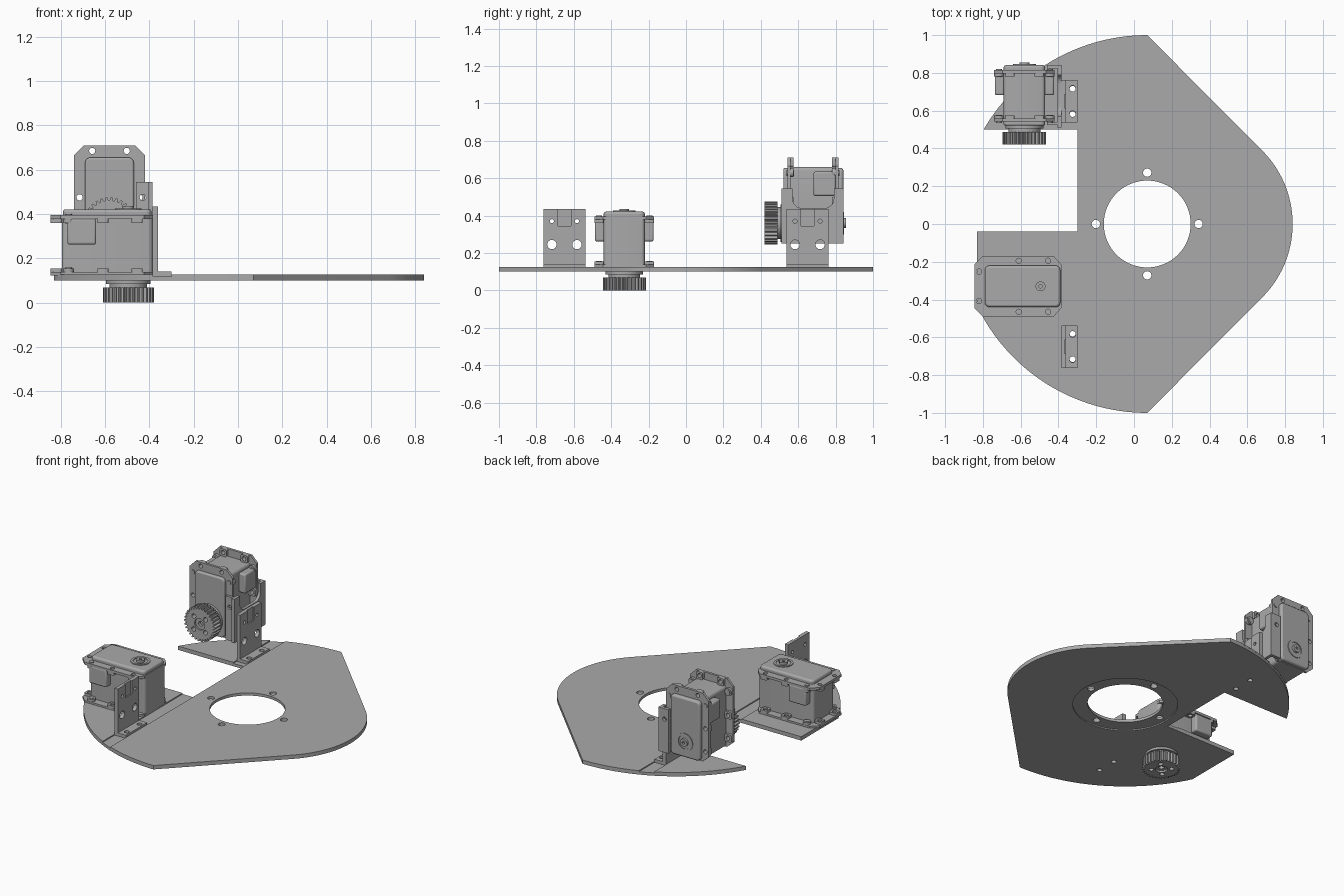
import bpy, bmesh
from math import sin, cos, pi, radians
from mathutils import Matrix

cube = bpy.data.objects.get("Cube")
if cube:
    bpy.data.objects.remove(cube)

grey = bpy.data.materials.new("machine_grey")
grey.use_nodes = True
grey.diffuse_color = (0.4, 0.4, 0.4, 1)
grey.node_tree.nodes["Principled BSDF"].inputs["Base Color"].default_value = (0.4, 0.4, 0.4, 1)
WORLD = Matrix.Identity(4)


def arc(cx, cy, r, a0, a1, n=24):
    angles = [radians(a0 + (a1 - a0) * i / n) for i in range(n + 1)]
    return [(cx + r * cos(a), cy + r * sin(a)) for a in angles]


def circle(cx, cy, r, n=24):
    return arc(cx, cy, r, 0, 360, n)[:-1]


def rect(x0, x1, y0, y1):
    return [(x0, y0), (x1, y0), (x1, y1), (x0, y1)]


def rounded(x0, x1, y0, y1, r):
    pts = []
    corners = [(x1 - r, y1 - r), (x0 + r, y1 - r), (x0 + r, y0 + r), (x1 - r, y0 + r)]
    for k, (cx, cy) in enumerate(corners):
        pts += arc(cx, cy, r, 90 * k, 90 * k + 90, 5)
    return pts


def prism(name, outline, z0, z1, holes=(), matrix=WORLD, bevel=0.0):
    """Extrude an outline with holes along local z, then place it."""
    curve = bpy.data.curves.new(name, "CURVE")
    curve.dimensions = "2D"
    curve.fill_mode = "BOTH"
    curve.extrude = (z1 - z0) / 2
    for loop in [outline, *holes]:
        spline = curve.splines.new("POLY")
        spline.points.add(len(loop) - 1)
        for p, (x, y) in zip(spline.points, loop):
            p.co = (x, y, 0, 1)
        spline.use_cyclic_u = True
    temp = bpy.data.objects.new("temp", curve)
    bpy.context.collection.objects.link(temp)
    graph = bpy.context.evaluated_depsgraph_get()
    mesh = bpy.data.meshes.new_from_object(temp.evaluated_get(graph))
    bpy.data.objects.remove(temp)
    mesh.name = name
    bm = bmesh.new()
    bm.from_mesh(mesh)
    bmesh.ops.remove_doubles(bm, verts=bm.verts, dist=0.0001)
    bmesh.ops.dissolve_limit(bm, angle_limit=radians(1), verts=bm.verts, edges=bm.edges)
    bmesh.ops.recalc_face_normals(bm, faces=bm.faces)
    bm.to_mesh(mesh)
    bm.free()
    mesh.transform(matrix @ Matrix.Translation((0, 0, (z0 + z1) / 2)))
    mesh.materials.clear()
    mesh.materials.append(grey)
    ob = bpy.data.objects.new(name, mesh)
    bpy.context.collection.objects.link(ob)
    if bevel:
        mod = ob.modifiers.new("bevel", "BEVEL")
        mod.width = bevel
        mod.segments = 3
        mod.limit_method = "ANGLE"
        mod.angle_limit = radians(40)
    bpy.ops.object.select_all(action="DESELECT")
    ob.select_set(True)
    bpy.context.view_layer.objects.active = ob
    bpy.ops.object.shade_smooth_by_angle(angle=radians(30))
    return ob


# Base plate: layered for the recess under the hole and the groove on top
CX = 0.07
nose = arc(0.29, 0, 0.55, -45, 45)
outline = (arc(CX, 0, 1, 90, 150) + [(-0.3, 0.5), (-0.3, -0.04), (-0.83, -0.04)]
           + arc(CX, 0, 1, 205.8, 270) + nose)
bolt_holes = [circle(CX + dx, dy, 0.022) for dx, dy in
              ((0.272, 0), (-0.272, 0), (0, 0.272), (0, -0.272))]
foot_holes = [circle(-0.325, s * y, 0.016) for s in (-1, 1) for y in (0.58, 0.715)]
centre = circle(CX, 0, 0.23, 64)
prism("base_plate_bottom", outline, 0.1, 0.108, [circle(CX, 0, 0.32, 64)] + foot_holes)
prism("base_plate_core", outline, 0.108, 0.119, [centre] + bolt_holes + foot_holes)
prism("base_plate_top", arc(CX, 0, 1, 90, 111.7) + arc(CX, 0, 1, 248.3, 270) + nose,
      0.119, 0.126, [centre] + bolt_holes)
prism("back_wing_top", arc(CX, 0, 1, 117, 150) + [(-0.385, 0.5)], 0.119, 0.126)
prism("front_wing_top", [(-0.385, -0.04), (-0.83, -0.04)] + arc(CX, 0, 1, 205.8, 243),
      0.119, 0.126)

# Upright angle brackets in the groove; UPRIGHT maps (a, b, c) to y, z, x
UPRIGHT = Matrix(((0, 0, 1, 0), (1, 0, 0, 0), (0, 1, 0, 0), (0, 0, 0, 1)))
for side, y in (("front", -0.65), ("back", 0.65)):
    a, b = y - 0.113, y + 0.113
    prism(side + "_bracket_foot", rect(-0.385, -0.3, a, b), 0.119, 0.14,
          [circle(-0.325, y + d, 0.016) for d in (-0.067, 0.067)])
    holes = [circle(y + s * 0.067, z, r) for s in (-1, 1) for z, r in ((0.245, 0.025), (0.37, 0.011))]
    prism(side + "_bracket_back", rect(a, b, 0.12, 0.435), -0.385, -0.369, holes, UPRIGHT)
    notched = [(a, 0.12), (b, 0.12), (b, 0.435), (y + 0.035, 0.435), (y + 0.035, 0.345),
               (y - 0.035, 0.345), (y - 0.035, 0.435), (a, 0.435)]
    prism(side + "_bracket_face", notched, -0.369, -0.36, holes, UPRIGHT)


def motor(side, m):
    """Geared motor: shaft on local z, gear at the bottom, long end toward -x."""
    def part(name, *args, **kw):
        return prism(side + "_motor_" + name, *args, matrix=m, **kw)

    # Toothed gear with bolt holes and hub
    teeth = 30
    gear = []
    for i in range(teeth):
        for f, r in ((0, 0.1), (0.25, 0.115), (0.6, 0.115), (0.8, 0.1)):
            t = 2 * pi * (i + f) / teeth
            gear.append((r * cos(t), r * sin(t)))
    ring = [circle(0.062 * cos(k * pi / 2 + 0.8), 0.062 * sin(k * pi / 2 + 0.8), 0.015) for k in range(4)]
    part("gear", gear, 0, 0.068, [circle(0, 0, 0.038)] + ring)
    part("gear_hub", circle(0, 0, 0.038), 0.012, 0.06, [circle(0, 0, 0.016)])
    part("shaft", circle(0, 0, 0.016), 0.03, 0.1)
    part("gear_collar", circle(0, 0, 0.085, 40), 0.055, 0.09)
    part("shaft_flange", circle(0, 0, 0.1, 40), 0.085, 0.105)

    # Main case with covers at both ends
    part("case", rounded(-0.3, 0.11, -0.11, 0.11, 0.02), 0.13, 0.385)
    part("gear_cover", rounded(-0.295, 0.105, -0.11, 0.11, 0.025), 0.101, 0.135, bevel=0.008)
    part("end_cover", rounded(-0.295, 0.105, -0.11, 0.11, 0.025), 0.38, 0.421, bevel=0.012)
    part("end_boss", circle(0, 0, 0.06, 32), 0.41, 0.426, [circle(0, 0, 0.045, 32)])
    part("end_screw", circle(0, 0, 0.026), 0.41, 0.436, [circle(0, 0, 0.01, 6)])

    # Chamfered mounting flanges with drilled ears
    flange = [(-0.35, -0.115), (-0.305, -0.16), (0.07, -0.16), (0.11, -0.115),
              (0.11, 0.115), (0.07, 0.16), (-0.305, 0.16), (-0.35, 0.115)]
    ears = [(x, s * 0.135) for s in (-1, 1) for x in (-0.115, 0.04)]
    ears += [(-0.325, s * 0.078) for s in (-1, 1)]
    screws = [(-0.27, s * 0.135) for s in (-1, 1)]
    holes = [circle(x, y, 0.014, 16) for x, y in ears]
    for end, z0, z1, b0, b1, s0, s1 in (("gear", 0.122, 0.138, 0.136, 0.155, 0.116, 0.158),
                                        ("end", 0.378, 0.395, 0.36, 0.38, 0.358, 0.4)):
        part(end + "_flange", flange, z0, z1, holes)
        for x, y in ears:
            part(end + "_ear", rounded(x - 0.025, x + 0.025, y - 0.025, y + 0.025, 0.01), b0, b1,
                 [circle(x, y, 0.014, 16)])
        for x, y in screws:
            part(end + "_screw", circle(x, y, 0.015, 16), s0, s1)
            part(end + "_screw_seat", circle(x, y, 0.025, 16), b0, b1)

    # Connector housings on both long sides
    for y0, y1 in ((-0.157, -0.105), (0.105, 0.157)):
        part("connector", rect(-0.275, -0.145, y0, y1), 0.262, 0.38, bevel=0.01)


motor("front", Matrix.Translation((-0.495, -0.33, 0)))
motor("back", Matrix(((0, -1, 0, -0.58), (0, 0, 1, 0.42), (-1, 0, 0, 0.36), (0, 0, 0, 1))))

# Channel holding the back motor against its bracket
cradle = ([(0.51, 0.25), (0.843, 0.25), (0.843, 0.545), (0.79, 0.545)]
          + arc(0.74, 0.49, 0.05, 0, -90, 6) + arc(0.62, 0.49, 0.05, 270, 180, 6)
          + [(0.57, 0.545), (0.51, 0.545)])
prism("back_cradle_side", cradle, -0.405, -0.385, (), UPRIGHT)
FACING = Matrix(((1, 0, 0, 0), (0, 0, 1, 0), (0, 1, 0, 0), (0, 0, 0, 1)))
for end, y0, y1 in (("front", 0.525, 0.541), ("rear", 0.822, 0.843)):
    prism("back_cradle_" + end + "_lip", rect(-0.46, -0.39, 0.25, 0.545), y0, y1,
          [circle(-0.43, 0.475, 0.014, 16)], FACING)
